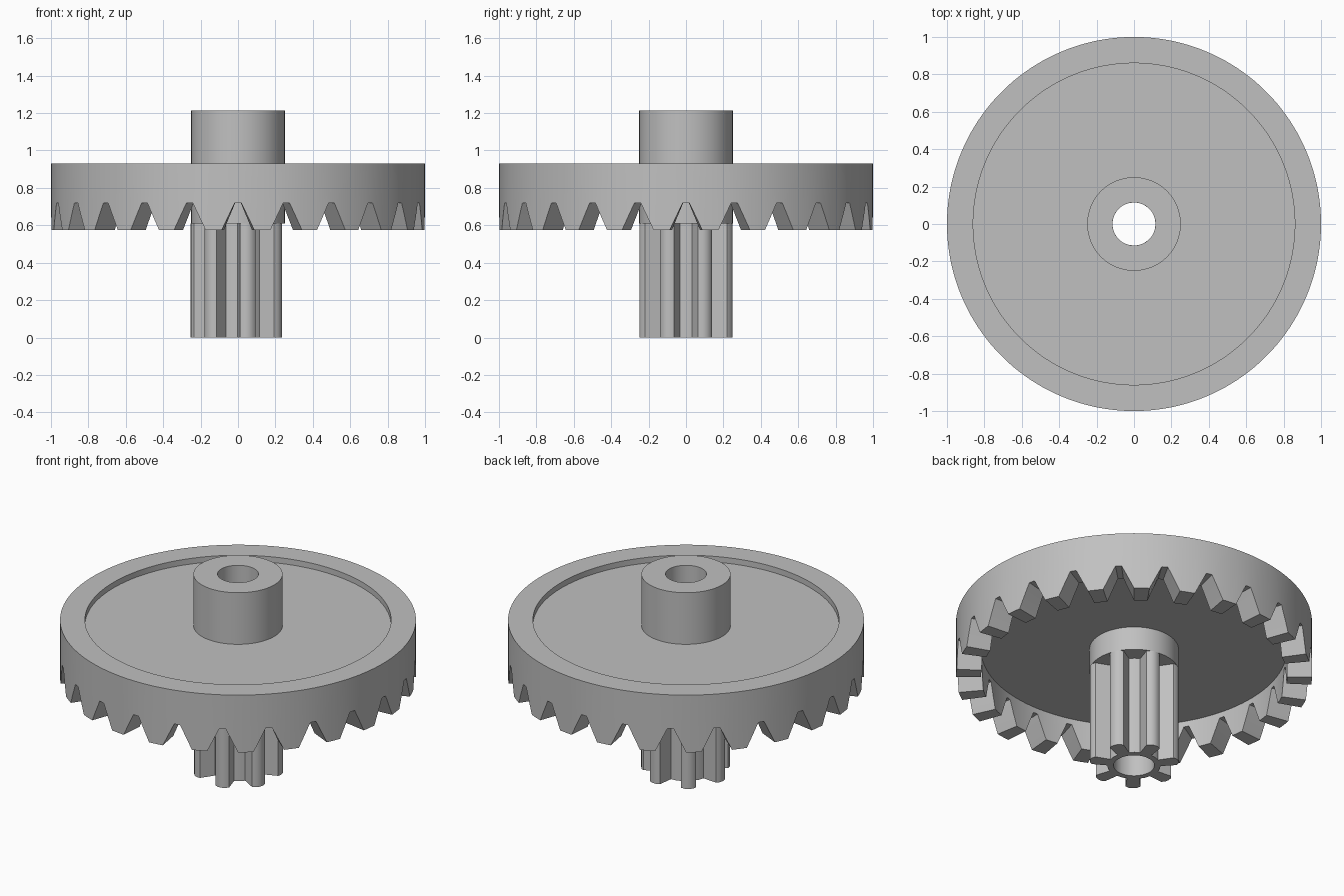
import bpy
import bmesh
from math import sin, cos, atan2, hypot, pi, radians

if "Cube" in bpy.data.objects:
    bpy.data.objects.remove(bpy.data.objects["Cube"], do_unlink=True)

grey = bpy.data.materials.new("plain_grey")
grey.use_nodes = True
COLOUR = (0.53, 0.53, 0.53, 1)
grey.diffuse_color = COLOUR
grey.node_tree.nodes["Principled BSDF"].inputs["Base Color"].default_value = COLOUR

BORE = 0.115
HUB = 0.25


def ring(name, sections):
    """Closed ring from (angle, [(radius, z), ...]) or per-point angle sections."""
    bm = bmesh.new()
    loops = [[bm.verts.new((r * cos(a), r * sin(a), z)) for a, r, z in s] for s in sections]
    for i, loop in enumerate(loops):
        nxt = loops[(i + 1) % len(loops)]
        for j in range(len(loop)):
            k = (j + 1) % len(loop)
            bm.faces.new((loop[j], nxt[j], nxt[k], loop[k]))
    bmesh.ops.recalc_face_normals(bm, faces=bm.faces)
    mesh = bpy.data.meshes.new(name)
    bm.to_mesh(mesh)
    bm.free()
    mesh.materials.append(grey)
    obj = bpy.data.objects.new(name, mesh)
    bpy.context.collection.objects.link(obj)
    bpy.ops.object.select_all(action="DESELECT")
    obj.select_set(True)
    bpy.context.view_layer.objects.active = obj
    bpy.ops.object.shade_smooth_by_angle(angle=radians(30))
    return obj


# Outer rim with downward crown teeth
ROOT, TIP, TOP = 0.72, 0.575, 0.93
PITCH = 15
tooth_wave = [(-1, ROOT), (1, ROOT), (3, (ROOT + TIP) / 2), (5, TIP),
              (7.5, TIP), (10, TIP), (12, (ROOT + TIP) / 2)]
rim = []
for t in range(24):
    for offset, low in tooth_wave:
        a = radians(t * PITCH + offset)
        rim.append([(a, 1, low), (a, 1, TOP), (a, 0.86, TOP), (a, 0.86, low)])
ring("crown_gear_rim", rim)

# Web disc, upper hub and lower collar turned from one profile
profile = [(BORE, 0.61), (HUB, 0.61), (HUB, 0.755), (0.87, 0.755),
           (0.87, 0.895), (HUB, 0.895), (HUB, 1.215), (BORE, 1.215)]
STEPS = 96
ring("web_and_hub", [[(2 * pi * i / STEPS, r, z) for r, z in profile] for i in range(STEPS)])

# Seven-tooth pinion with rounded tips, one tooth pointing to -x
half = [(0.145, 0.035), (0.235, 0.042), (0.25, 0.024)]
outline = [(r, -w) for r, w in half] + [(0.255, 0)] + [(r, w) for r, w in reversed(half)]
polar = [(atan2(w, r), hypot(r, w)) for r, w in outline] + [(pi / 7, 0.15)]
pinion = []
for t in range(7):
    for offset, r in polar:
        a = pi + t * 2 * pi / 7 + offset
        pinion.append([(a, r, 0), (a, r, 0.61), (a, BORE, 0.61), (a, BORE, 0)])
ring("pinion", pinion)
